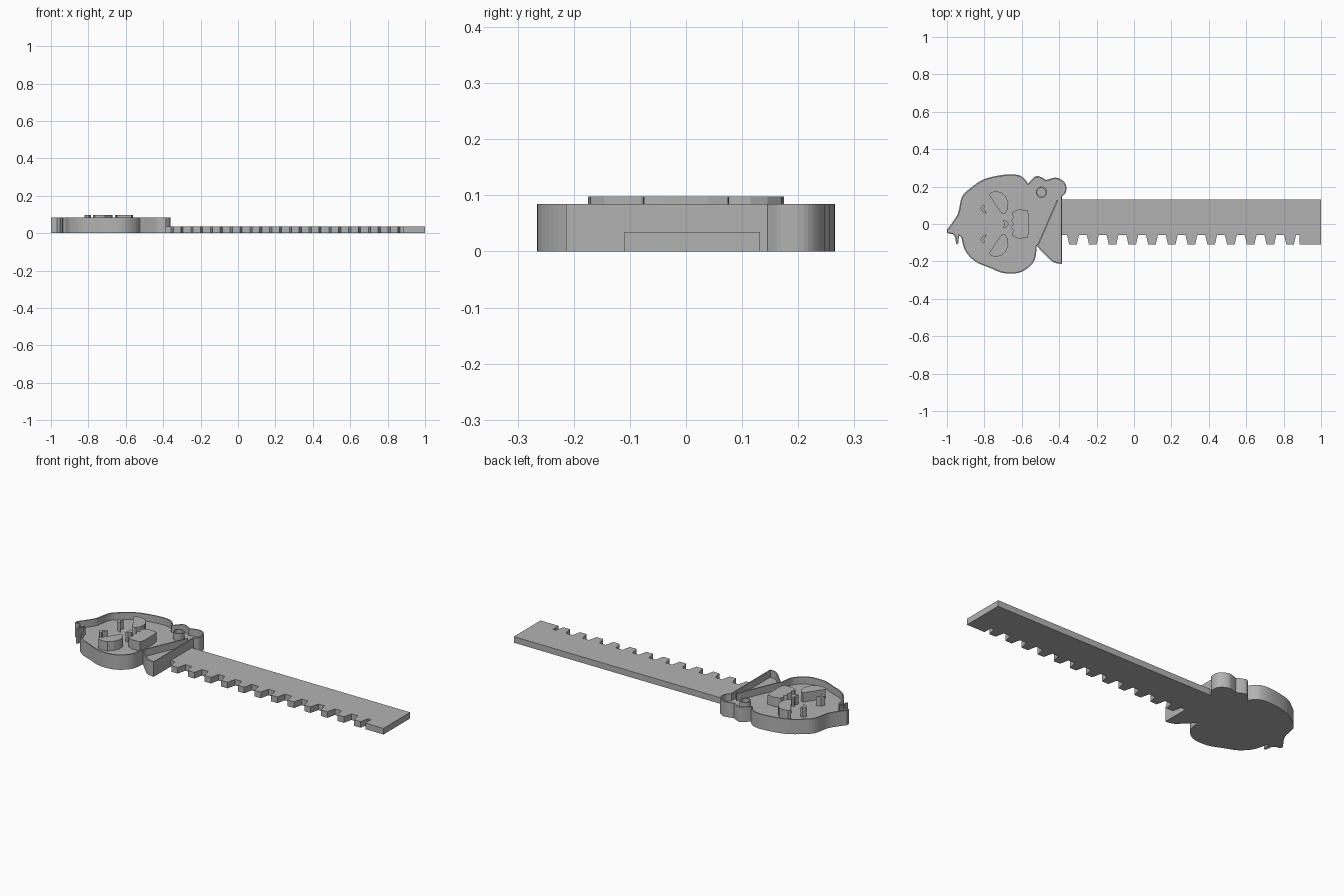
import bpy, bmesh, math
from mathutils import Vector

cube = bpy.data.objects.get("Cube")
if cube:
    bpy.data.objects.remove(cube, do_unlink=True)

FLOOR, RIM, FACE, BLADE = 0.045, 0.085, 0.098, 0.035
WALL = 0.007

grey = bpy.data.materials.new("plain grey")
grey.use_nodes = True
colour = (0.45, 0.45, 0.45, 1)
grey.diffuse_color = colour
grey.node_tree.nodes["Principled BSDF"].inputs["Base Color"].default_value = colour


def finish(name, bm):
    bmesh.ops.recalc_face_normals(bm, faces=bm.faces)
    mesh = bpy.data.meshes.new(name)
    bm.to_mesh(mesh)
    bm.free()
    mesh.materials.append(grey)
    obj = bpy.data.objects.new(name, mesh)
    bpy.context.collection.objects.link(obj)
    return obj


def prism(name, points, low, high):
    """Extrude a flat outline upwards."""
    bm = bmesh.new()
    face = bm.faces.new([bm.verts.new((p[0], p[1], low)) for p in points])
    made = bmesh.ops.extrude_face_region(bm, geom=[face])["geom"]
    tops = [g for g in made if isinstance(g, bmesh.types.BMVert)]
    bmesh.ops.translate(bm, verts=tops, vec=(0, 0, high - low))
    return finish(name, bm)


def rim(name, points, low, high):
    """Thin wall following the inside of a clockwise outline."""
    bm = bmesh.new()
    pts = [Vector(p) for p in points]
    rings = []
    for i, p in enumerate(pts):
        along = (pts[(i + 1) % len(pts)] - p).normalized() + (p - pts[i - 1]).normalized()
        along.normalize()
        q = p + Vector((along.y, -along.x)) * WALL
        rings.append([bm.verts.new((v.x, v.y, z)) for v, z in
                      ((p, low), (p, high), (q, high), (q, low))])
    for i, a in enumerate(rings):
        b = rings[(i + 1) % len(rings)]
        for k in range(4):
            bm.faces.new((a[k], b[k], b[(k + 1) % 4], a[(k + 1) % 4]))
    return finish(name, bm)


def smooth_path(pts, steps=4):
    """Round off an open run of points, keeping its ends."""
    pts = [Vector(p) for p in pts]
    ext = [pts[0]] + pts + [pts[-1]]
    out = []
    for a, b, c, d in zip(ext, ext[1:], ext[2:], ext[3:]):
        for s in range(steps):
            t = s / steps
            out.append(0.5 * (2 * b + (c - a) * t + (2 * a - 5 * b + 4 * c - d) * t * t
                              + (3 * b - a - 3 * c + d) * t ** 3))
    return out


# Outline of skull and bow, as runs that meet at sharp corners
crown = [(-1, -.03), (-.97, .01), (-.94, .06), (-.92, .145), (-.877, .19), (-.8, .24),
         (-.69, .264), (-.62, .262), (-.583, .24), (-.567, .214)]
bow_left = [(-.567, .214), (-.545, .24), (-.52, .257), (-.487, .246), (-.47, .235)]
bow_right = [(-.47, .235), (-.42, .248), (-.385, .235), (-.364, .21), (-.364, .17), (-.385, .145)]
wing = [(-.385, -.214), (-.43, -.205), (-.47, -.17), (-.52, -.118)]
jaw = [(-.52, -.118), (-.53, -.19), (-.567, -.235), (-.62, -.262), (-.7, -.262),
       (-.77, -.235), (-.85, -.2), (-.904, -.14), (-.925, -.06)]
tip = [(-.935, -.06), (-.94, -.105), (-.95, -.11), (-.957, -.07), (-.968, -.055), (-1, -.048)]
outline = []
for run in (crown, bow_left, bow_right):
    outline += smooth_path(run)
outline.append(Vector(bow_right[-1]))
for run in (wing, jaw):
    outline += smooth_path(run)
outline += [Vector(p) for p in tip]

prism("head_plate", outline, 0, FLOOR)
rim("head_rim", outline, FLOOR, RIM)

# Inner walls of the bow: a strip closing the wing, and a small round knot
prism("wing_wall", [(-.52, -.118), (-.412, .13), (-.405, .127), (-.513, -.121)], FLOOR, RIM)
knot = [(-.495 + .03 * math.cos(-a * math.tau / 16), .17 + .03 * math.sin(-a * math.tau / 16))
        for a in range(16)]
rim("bow_knot", knot, FLOOR, RIM)

# Raised face: mirrored eyes and cheek marks, then nose and mouth
eye = [(-.775, .155), (-.765, .17), (-.74, .175), (-.71, .17), (-.685, .145), (-.672, .115),
       (-.674, .08), (-.688, .058), (-.705, .052)]
cheek = [(-.785, .055), (-.81, .065), (-.822, .085), (-.81, .1), (-.797, .1), (-.803, .082)]
for side, sign in (("left", 1), ("right", -1)):
    prism(side + "_eye", [(x, y * sign) for x, y in eye], FLOOR, FACE)
    prism(side + "_cheek_mark", [(x, y * sign) for x, y in cheek], FLOOR, FACE)
nose = [(-.7, .02), (-.685, .02), (-.672, .004), (-.672, -.004), (-.685, -.02), (-.7, -.02), (-.693, 0)]
prism("nose", nose, FLOOR, FACE)
half_mouth = [(-.645, 0), (-.657, .02), (-.642, .035), (-.652, .05), (-.648, .065),
              (-.62, .077), (-.57, .075), (-.562, .04)]
mouth = half_mouth + [(x, -y) for x, y in reversed(half_mouth[1:])]
prism("mouth", mouth, FLOOR, FACE)

# Blade with a row of tapered teeth and a square end
TOP, GAP, BOTTOM = .132, -.058, -.11
blade = [(-.4, TOP), (1, TOP), (1, BOTTOM), (.885, BOTTOM), (.885, GAP)]
for i in reversed(range(12)):
    x = -.326 + i * .1055
    blade += [(x + .032, GAP), (x + .02, BOTTOM), (x - .02, BOTTOM), (x - .032, GAP)]
blade.append((-.4, GAP))
prism("toothed_blade", blade, 0, BLADE)
